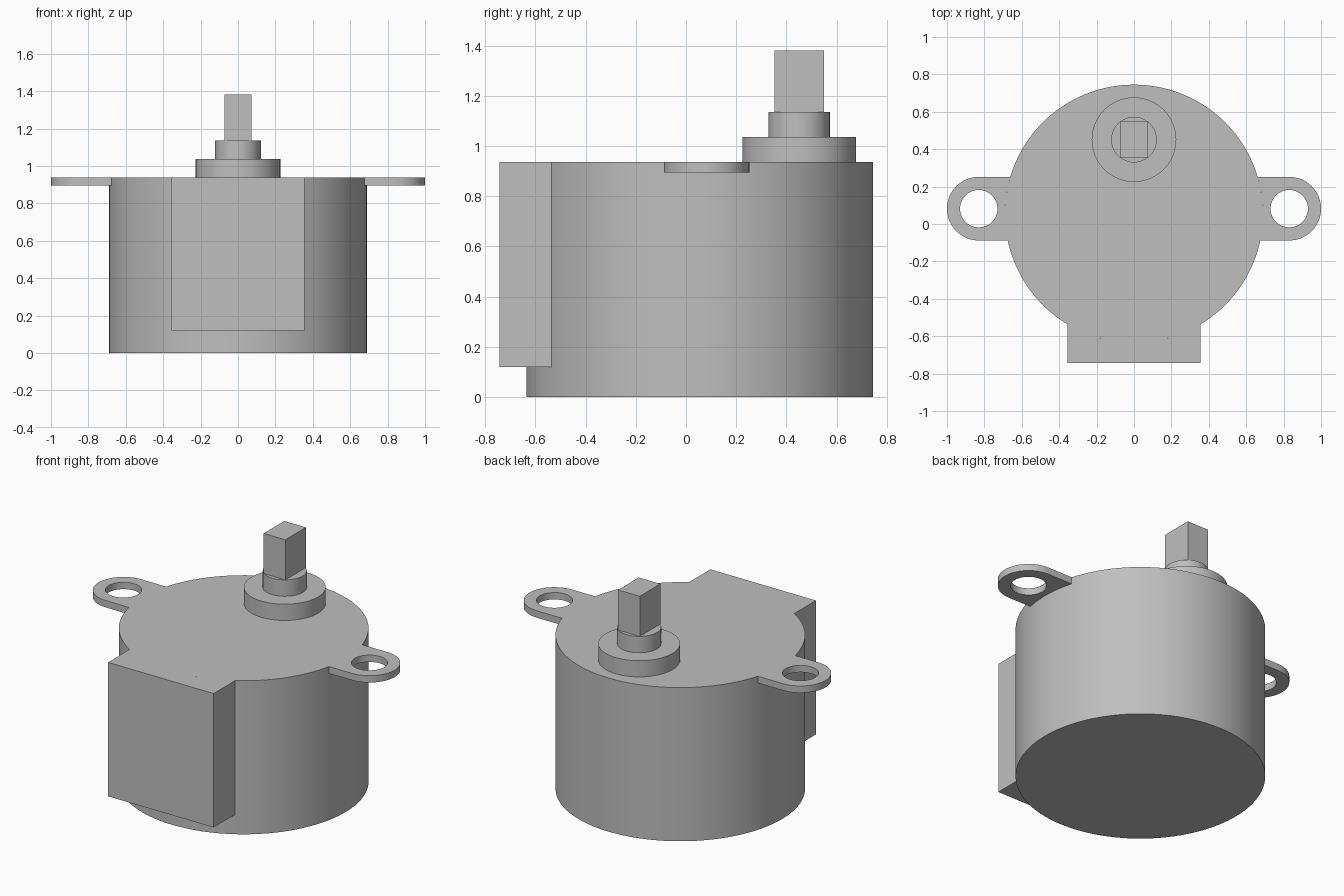
import bpy, bmesh, math

if "Cube" in bpy.data.objects:
    bpy.data.objects.remove(bpy.data.objects["Cube"])

grey = bpy.data.materials.new("light_grey_metal")
grey.diffuse_color = (0.52, 0.52, 0.52, 1)
grey.use_nodes = True
grey.node_tree.nodes["Principled BSDF"].inputs["Base Color"].default_value = grey.diffuse_color

BODY_R, BODY_Y, TOP = 0.69, 0.055, 0.937
SHAFT_Y = 0.451


def arc(cx, cy, r, a0, a1, n):
    """Points on an arc, both ends included."""
    return [(cx + r * math.cos(a0 + (a1 - a0) * i / n),
             cy + r * math.sin(a0 + (a1 - a0) * i / n)) for i in range(n + 1)]


def circle(cx, cy, r, n):
    return arc(cx, cy, r, 0, 2 * math.pi, n)[:-1]


def rect(x0, x1, y0, y1):
    return [(x0, y0), (x1, y0), (x1, y1), (x0, y1)]


def prism(name, loops, z0, z1):
    """Extrude an outline (plus optional hole outlines) from z0 to z1."""
    bm = bmesh.new()
    for pts in loops:
        vs = [bm.verts.new((x, y, z0)) for x, y in pts]
        for i, v in enumerate(vs):
            bm.edges.new((vs[i - 1], v))
    bmesh.ops.triangle_fill(bm, edges=bm.edges[:], use_beauty=True, normal=(0, 0, 1))
    bmesh.ops.dissolve_limit(bm, angle_limit=0.01, verts=[], edges=bm.edges[:])
    ret = bmesh.ops.extrude_face_region(bm, geom=bm.faces[:], use_keep_orig=True)
    top = [g for g in ret["geom"] if isinstance(g, bmesh.types.BMVert)]
    bmesh.ops.translate(bm, verts=top, vec=(0, 0, z1 - z0))
    bmesh.ops.recalc_face_normals(bm, faces=bm.faces[:])
    mesh = bpy.data.meshes.new(name)
    bm.to_mesh(mesh)
    bm.free()
    mesh.materials.append(grey)
    obj = bpy.data.objects.new(name, mesh)
    bpy.context.collection.objects.link(obj)
    bpy.ops.object.select_all(action='DESELECT')
    obj.select_set(True)
    bpy.context.view_layer.objects.active = obj
    bpy.ops.object.shade_smooth_by_angle(angle=math.radians(30))
    return obj


# Round motor can
prism("motor_can", [circle(0, BODY_Y, BODY_R, 128)], 0, TOP)

# Connector housing, its back fitted to the can
w = 0.356
a = math.acos(w / BODY_R)
back = arc(0, BODY_Y, BODY_R, -a, -math.pi + a, 24)
prism("connector_housing", [[(-w, -0.743), (w, -0.743)] + back], 0.12, TOP)

# Mounting lugs with screw holes, one on each side
LUG_X, LUG_Y, LUG_R = 0.83, 0.082, 0.17
a0 = math.asin((LUG_Y - LUG_R - BODY_Y) / BODY_R)
a1 = math.asin((LUG_Y + LUG_R - BODY_Y) / BODY_R)
outline = (arc(LUG_X, LUG_Y, LUG_R, -math.pi / 2, math.pi / 2, 32)
           + arc(0, BODY_Y, BODY_R, a1, a0, 12))
hole = circle(LUG_X, LUG_Y, 0.1, 48)
for side, s in (("right", 1), ("left", -1)):
    prism("mounting_lug_" + side,
          [[(s * x, y) for x, y in loop] for loop in (outline, hole)], 0.895, TOP)

# Stepped boss and flat-sided output shaft
prism("shaft_boss", [circle(0, SHAFT_Y, 0.226, 64)], TOP, 1.036)
prism("shaft_collar", [circle(0, SHAFT_Y, 0.122, 48)], 1.036, 1.136)
prism("output_shaft", [rect(-0.073, 0.073, SHAFT_Y - 0.099, SHAFT_Y + 0.099)], 1.136, 1.381)
